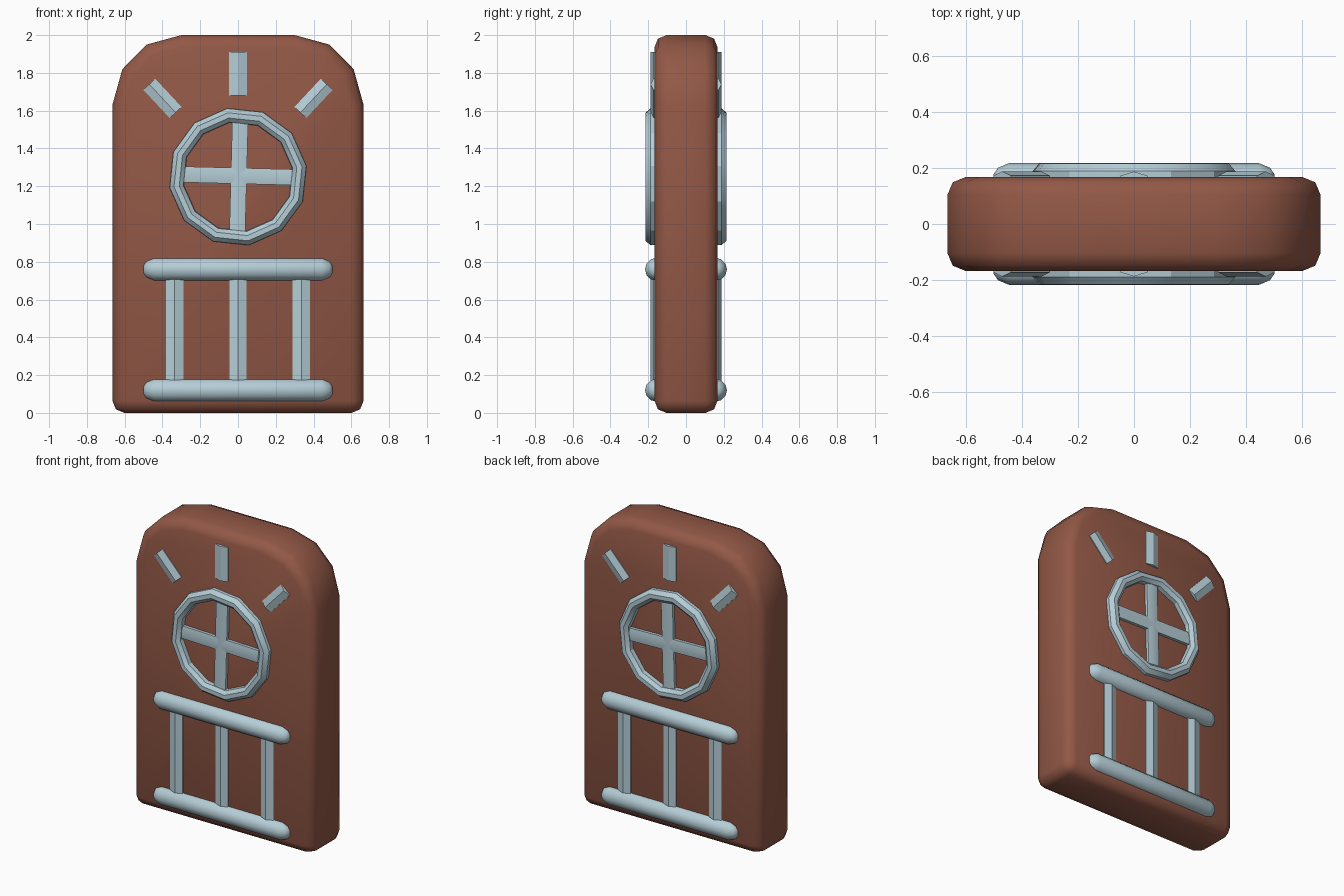
import bpy, bmesh, math
from mathutils import Matrix, Vector

if "Cube" in bpy.data.objects:
    bpy.data.objects.remove(bpy.data.objects["Cube"])


def material(name, rgb):
    m = bpy.data.materials.new(name)
    m.diffuse_color = (*rgb, 1)
    m.use_nodes = True
    m.node_tree.nodes["Principled BSDF"].inputs["Base Color"].default_value = m.diffuse_color
    return m


BROWN = material("brown wood", (0.29, 0.098, 0.062))
BLUE = material("pale blue trim", (0.46, 0.61, 0.67))


def finish(bm, name, mat, angle, mirror=True):
    bmesh.ops.recalc_face_normals(bm, faces=bm.faces)
    me = bpy.data.meshes.new(name)
    bm.to_mesh(me)
    bm.free()
    me.materials.append(mat)
    ob = bpy.data.objects.new(name, me)
    bpy.context.collection.objects.link(ob)
    if mirror:  # same trim on the back of the door
        mod = ob.modifiers.new("back", 'MIRROR')
        mod.use_axis = (False, True, False)
    bpy.context.view_layer.objects.active = ob
    ob.select_set(True)
    bpy.ops.object.shade_smooth_by_angle(angle=math.radians(angle))
    ob.select_set(False)
    return ob


def loft(rings, closed=False):
    bm = bmesh.new()
    vs = [[bm.verts.new(p) for p in r] for r in rings]
    n = len(vs[0])
    pairs = list(zip(vs, vs[1:] + vs[:1])) if closed else list(zip(vs, vs[1:]))
    for a, b in pairs:
        for i in range(n):
            j = (i + 1) % n
            bm.faces.new((a[i], a[j], b[j], b[i]))
    if not closed:
        bm.faces.new(vs[0])
        bm.faces.new(vs[-1])
    return bm


# Door slab: arched outline with softened edges
half = [(0.665, 0), (0.665, 1.63), (0.612, 1.82), (0.483, 1.95), (0.30, 2.0)]
outline = half + [(-x, z) for x, z in reversed(half)]
bm = loft([[(x, y, z) for x, z in outline] for y in (-0.167, 0.167)])
bmesh.ops.recalc_face_normals(bm, faces=bm.faces)
sharp = [e for e in bm.edges if e.calc_face_angle(0) > math.radians(50)]
bmesh.ops.bevel(bm, geom=sharp, offset=0.064, offset_type='OFFSET', segments=2,
                profile=0.5, affect='EDGES')
finish(bm, "door_slab", BROWN, 50, mirror=False)


def ridged_bar(name, x, z, length, angle=0, w=0.048, low=0.172, top=0.187):
    prof = [(-w, 0.14), (-w, low), (0, top), (w, low), (w, 0.14)]
    bm = loft([[(px, -py, t) for px, py in prof] for t in (-length / 2, length / 2)])
    bm.transform(Matrix.Translation((x, 0, z)) @ Matrix.Rotation(math.radians(angle), 4, 'Y'))
    finish(bm, name, BLUE, 30)


# Rays above the window
ridged_bar("ray_top", 0, 1.795, 0.23)
ridged_bar("ray_left", -0.40, 1.665, 0.205, -43, 0.043)
ridged_bar("ray_right", 0.40, 1.665, 0.205, 43, 0.043)

# Uprights of the lower panel
for side, x in (("left", -0.335), ("middle", 0), ("right", 0.335)):
    ridged_bar("upright_" + side, x, 0.44, 0.56, 0, 0.046)

# Horizontal rails with rounded ends
for name, z in (("rail_lower", 0.12), ("rail_upper", 0.76)):
    rings = []
    for x, r in ((-0.5, 0.022), (-0.485, 0.044), (-0.445, 0.061),
                 (0.445, 0.061), (0.485, 0.044), (0.5, 0.022)):
        rings.append([(x, -0.156 - r * math.cos(a), z + r * math.sin(a))
                      for a in [2 * math.pi * k / 12 for k in range(12)]])
    finish(loft(rings), name, BLUE, 45)

# Twelve-sided window ring
section = [(0.368, 0.14), (0.366, 0.188), (0.343, 0.215),
           (0.315, 0.215), (0.293, 0.195), (0.288, 0.14)]
rings = []
for k in range(12):
    a = math.radians(9 + 30 * k)
    rings.append([(r * math.cos(a), -y, 1.25 + r * math.sin(a)) for r, y in section])
finish(loft(rings, closed=True), "window_ring", BLUE, 25)

# Window cross bars, slightly tilted
ridged_bar("window_bar_vertical", 0.004, 1.25, 0.61, 1.5, 0.042, 0.187, 0.194)
ridged_bar("window_bar_horizontal", 0, 1.255, 0.61, 91.5, 0.042, 0.187, 0.194)
